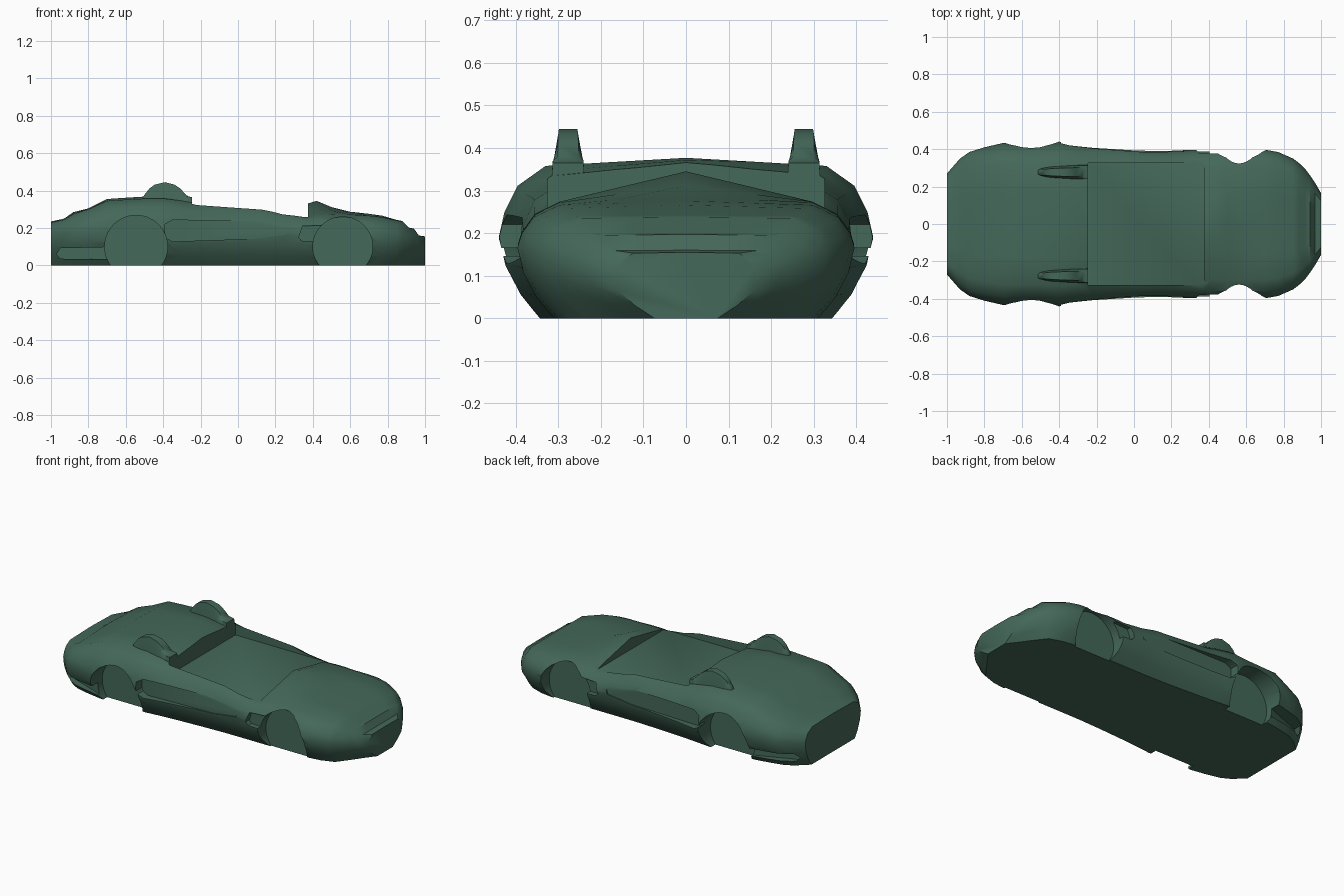
import bpy, bmesh, math

cube = bpy.data.objects.get("Cube")
if cube:
    bpy.data.objects.remove(cube)

paint = bpy.data.materials.new("dark_green_paint")
paint.use_nodes = True
green = (0.058, 0.138, 0.1, 1)
paint.diffuse_color = green
paint.node_tree.nodes["Principled BSDF"].inputs["Base Color"].default_value = green


def make_object(name, bm):
    bmesh.ops.recalc_face_normals(bm, faces=bm.faces)
    mesh = bpy.data.meshes.new(name)
    bm.to_mesh(mesh)
    bm.free()
    mesh.materials.append(paint)
    obj = bpy.data.objects.new(name, mesh)
    bpy.context.collection.objects.link(obj)
    return obj


def loft(name, rings):
    """Skin closed rings of equal length and cap both ends."""
    bm = bmesh.new()
    loops = [[bm.verts.new(p) for p in ring] for ring in rings]
    for a, b in zip(loops, loops[1:]):
        for i in range(len(a)):
            j = (i + 1) % len(a)
            bm.faces.new((a[i], a[j], b[j], b[i]))
    bm.faces.new(loops[0])
    bm.faces.new(loops[-1])
    return make_object(name, bm)


def select_only(obj):
    bpy.ops.object.select_all(action="DESELECT")
    obj.select_set(True)
    bpy.context.view_layer.objects.active = obj


def smooth(obj, degrees=35):
    select_only(obj)
    bpy.ops.object.shade_smooth_by_angle(angle=math.radians(degrees))


def carve(obj, cutter):
    cutter.hide_render = True
    select_only(obj)
    mod = obj.modifiers.new("cut", "BOOLEAN")
    mod.operation = "DIFFERENCE"
    mod.solver = "EXACT"
    mod.object = cutter
    bpy.ops.object.modifier_apply(modifier=mod.name)
    bpy.data.objects.remove(cutter)


def carve_sides(obj, outline, depth):
    """Cut a side-view outline into both flanks, inward to y = depth(x)."""
    for side in (1, -1):
        inner = [(x, side * depth(x), z) for x, z in outline]
        outer = [(x, side * 0.6, z) for x, z in outline]
        carve(obj, loft("cutter", [inner, outer]))


def slope(x0, y0, x1, y1):
    return lambda x: y0 + (y1 - y0) * (x - x0) / (x1 - x0)


# Body shell: x, half width, centre height, shoulder height, waist height
stations = [
    (-1, .27, .235, .23, .15), (-.93, .35, .25, .245, .17),
    (-.88, .385, .285, .275, .18), (-.8, .41, .305, .3, .19),
    (-.7, .433, .355, .345, .19), (-.6, .43, .362, .352, .19),
    (-.5, .43, .368, .357, .19), (-.4, .44, .377, .358, .19),
    (-.3, .427, .372, .345, .19), (-.22, .418, .363, .33, .19),
    (0, .402, .35, .322, .185), (.13, .396, .345, .316, .18),
    (.24, .395, .34, .288, .175), (.37, .395, .33, .27, .17),
    (.42, .395, .345, .274, .17), (.5, .395, .312, .274, .17),
    (.6, .397, .287, .272, .17), (.7, .397, .276, .266, .165),
    (.77, .385, .266, .258, .16), (.85, .35, .243, .24, .15),
    (.88, .328, .237, .235, .145), (.915, .295, .202, .2, .135),
    (.94, .262, .197, .195, .13), (.967, .222, .16, .159, .115),
    (1, .165, .155, .153, .1),
]


def body_ring(x, w, centre, shoulder, waist):
    rise = shoulder - waist
    sill = .78 - max(0, x - .85) * 2.2
    half = [
        (sill * w, 0), ((sill + 1) / 2 * w, .3 * waist),
        (.97 * w, .65 * waist), (w, waist), (.97 * w, waist + .35 * rise),
        (.9 * w, waist + .72 * rise), (.75 * w, shoulder),
        (.4 * w, shoulder + .47 * (centre - shoulder)),
    ]
    ring = [(x, y, z) for y, z in half] + [(x, 0, centre)]
    return ring + [(x, -y, z) for y, z in reversed(half)]


body = loft("car_body", [body_ring(*s) for s in stations])

# Cockpit opening
floor, edge = .26, .325
carve(body, loft("cutter", [
    [(x, -edge, floor), (x, edge, floor), (x, edge, 1), (x, -edge, 1)]
    for x in (-.245, .375)]))

# Wheel wells
for cx, radius in ((-.545, .168), (.56, .16)):
    arch = [(cx + radius * math.cos(math.tau * i / 48),
             .1 + radius * math.sin(math.tau * i / 48)) for i in range(48)]
    carve_sides(body, arch, lambda x: .3)

# Door scoops, front vents and rear bumper recesses
carve_sides(body, [(-.39, .15), (-.35, .128), (.1, .143), (.26, .165),
                   (.27, .2), (.22, .218), (.05, .236), (-.35, .243),
                   (-.39, .22)], slope(-.39, .375, .27, .388))
carve_sides(body, [(.325, .15), (.34, .132), (.45, .128), (.45, .215),
                   (.345, .21)], lambda x: .355)
carve_sides(body, [(-.97, .06), (-.95, .036), (-.6, .03), (-.6, .1),
                   (-.95, .092)], slope(-.97, .25, -.67, .36))
smooth(body)

# Headrest fairings behind the cockpit
fairing = [(-.515, .355, .012), (-.5, .378, .02), (-.475, .41, .027),
           (-.445, .432, .032), (-.39, .445, .036), (-.34, .432, .039),
           (-.31, .412, .04), (-.28, .38, .041), (-.265, .368, .041),
           (-.245, .365, .041)]
for side, label in ((1, "left"), (-1, "right")):
    rings = []
    for x, top, half in fairing:
        section = [(-1, .3), (-.88, .37), (-.6, top), (.6, top),
                   (.88, .37), (1, .3)]
        rings.append([(x, side * .277 + k * half, min(z, top))
                      for k, z in section])
    smooth(loft(label + "_headrest_fairing", rings), 50)
